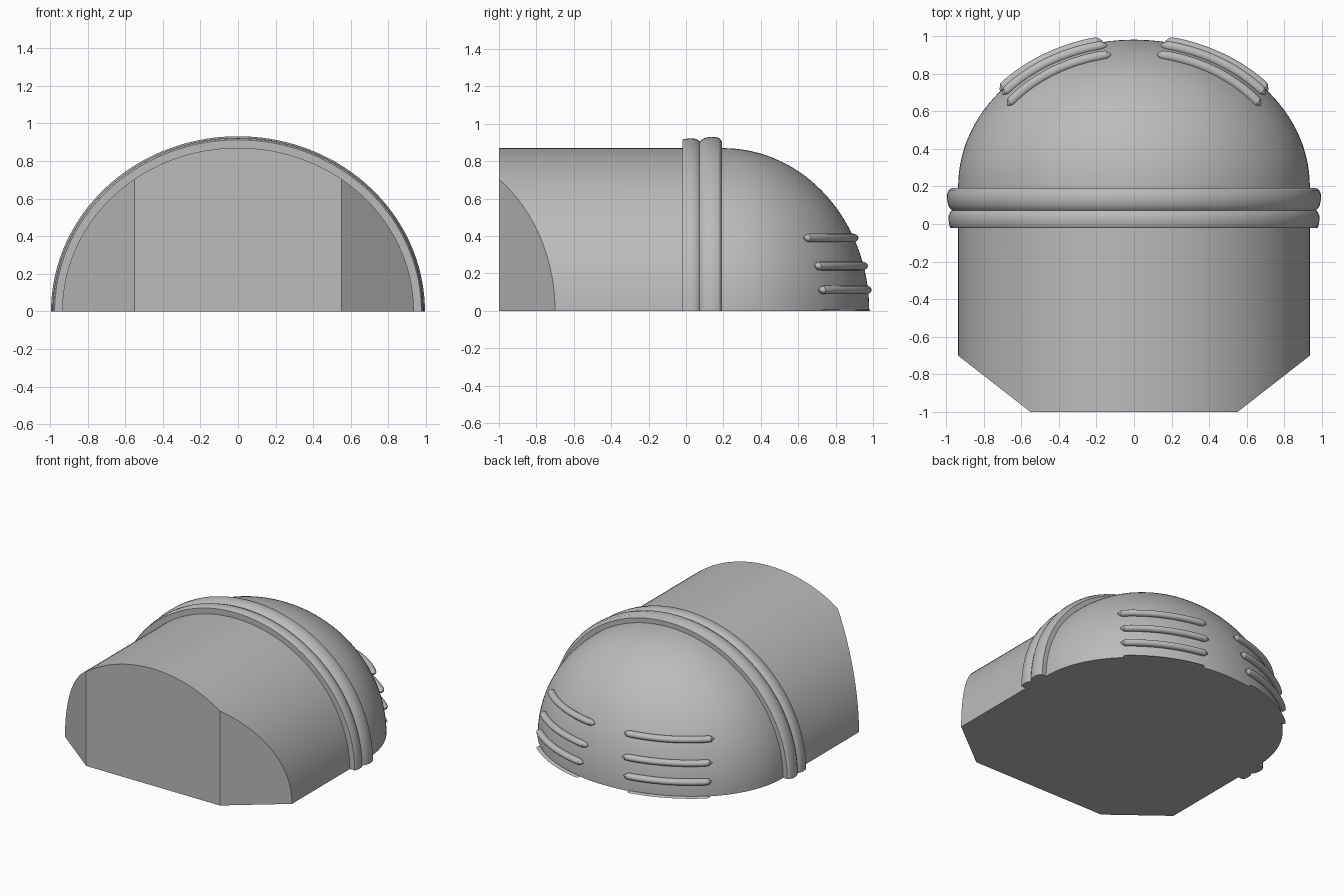
import bpy, bmesh
from math import sin, cos, pi, sqrt
from mathutils import Vector

cube = bpy.data.objects.get("Cube")
if cube:
    bpy.data.objects.remove(cube)

RX, RY, RZ, Y0 = 0.935, 0.78, 0.87, 0.2   # dome radii and centre

grey = bpy.data.materials.new("plain grey")
grey.use_nodes = True
colour = (0.5, 0.5, 0.5, 1)
grey.diffuse_color = colour
grey.node_tree.nodes["Principled BSDF"].inputs["Base Color"].default_value = colour


def loft(name, rings, cuts=()):
    """Skin closed rings of points, cap the ends, then trim by planes."""
    bm = bmesh.new()
    loops = [[bm.verts.new(p) for p in ring] for ring in rings]
    for a, b in zip(loops, loops[1:]):
        n = len(a)
        for i in range(n):
            j = (i + 1) % n
            bm.faces.new((a[i], a[j], b[j], b[i]))
    bm.faces.new(loops[0])
    bm.faces.new(loops[-1])
    bmesh.ops.remove_doubles(bm, verts=bm.verts, dist=0.0002)
    for co, no in cuts:
        geom = bm.verts[:] + bm.edges[:] + bm.faces[:]
        cut = bmesh.ops.bisect_plane(bm, geom=geom, plane_co=co, plane_no=no, clear_outer=True)
        edges = [e for e in cut["geom_cut"] if isinstance(e, bmesh.types.BMEdge)]
        bmesh.ops.holes_fill(bm, edges=edges, sides=0)
    bmesh.ops.recalc_face_normals(bm, faces=bm.faces)
    mesh = bpy.data.meshes.new(name)
    bm.to_mesh(mesh)
    bm.free()
    mesh.materials.append(grey)
    obj = bpy.data.objects.new(name, mesh)
    bpy.context.collection.objects.link(obj)
    bpy.ops.object.select_all(action="DESELECT")
    obj.select_set(True)
    bpy.context.view_layer.objects.active = obj
    bpy.ops.object.shade_smooth_by_angle(angle=pi / 6)
    return obj


def arch(y, rx, rz, n=72):
    return [(rx * cos(pi * i / n), y, rz * sin(pi * i / n)) for i in range(n + 1)]


# Vaulted body with two clipped front corners
corners = [((s * 0.55, -1, 0), (s * 0.3, -0.385, 0)) for s in (-1, 1)]
loft("vaulted_body", [arch(-1, RX, RZ), arch(Y0, RX, RZ)], corners)

# Rounded rear dome
steps = 32
angles = [pi / 2 * i / steps for i in range(steps)] + [pi / 2 - 0.004]
loft("rear_dome", [arch(Y0 + RY * sin(t), RX * cos(t), RZ * cos(t)) for t in angles])

# Double raised band: (y, height) profiles
bands = {
    "front_band": [(-0.02, 0.912), (-0.012, 0.918), (0.02, 0.923), (0.045, 0.922),
                   (0.065, 0.914), (0.073, 0.905)],
    "rear_band": [(0.073, 0.905), (0.082, 0.914), (0.1, 0.925), (0.13, 0.931),
                  (0.16, 0.93), (0.18, 0.922), (0.192, 0.905)],
}
for name, profile in bands.items():
    loft(name, [arch(y, z + 0.063, z) for y, z in profile])


# Curved ridges on both sides of the dome
def ridge(name, side, z, x_in, x_out, n=24, m=16):
    k = sqrt(1 - (z / RZ) ** 2)
    a0, a1 = (pi / 2 - math_acos(x / (RX * k)) for x in (x_in, x_out))
    rings = []
    for i in range(n + 1):
        t = i / n
        a = a0 + (a1 - a0) * t
        out = Vector((sin(a) / RX, cos(a) / RY, 0)).normalized()
        centre = Vector((RX * k * sin(a), Y0 + RY * k * cos(a), z)) + out * 0.012
        # round the ends like a capsule
        end = min(t, 1 - t) / 0.07
        r = sqrt(max(0.01, 1 - max(0, 1 - end) ** 2))
        ring = []
        for j in range(m):
            b = 2 * pi * j / m
            p = centre + out * (0.026 * r * cos(b)) + Vector((0, 0, 0.023 * r * sin(b)))
            ring.append((side * p.x, p.y, p.z))
        rings.append(ring)
    cuts = [((0, 0, 0), (0, 0, -1))] if z < 0.03 else []
    loft(name, rings, cuts)


def math_acos(v):
    from math import acos
    return acos(max(-1, min(1, v)))


levels = {"upper": (0.39, 0.12, 0.665), "middle": (0.24, 0.14, 0.69),
          "lower": (0.112, 0.165, 0.705), "base": (-0.016, 0.18, 0.71)}
for level, (z, x_in, x_out) in levels.items():
    for side, word in ((1, "left"), (-1, "right")):
        ridge(f"{level}_ridge_{word}", side, z, x_in, x_out)
